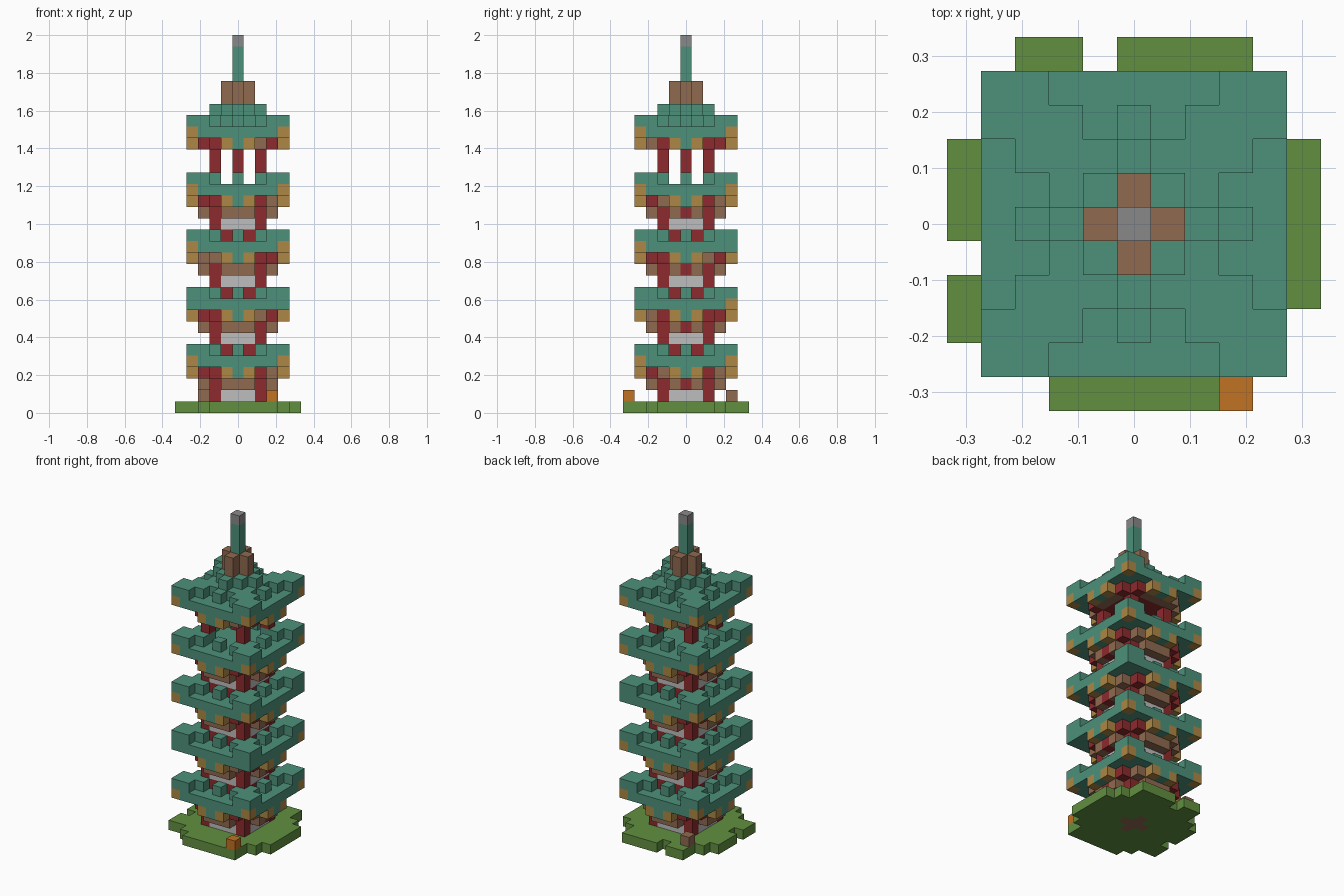
import bpy
import bmesh
import math
from mathutils import Vector

cube = bpy.data.objects.get("Cube")
if cube:
    bpy.data.objects.remove(cube, do_unlink=True)

V = 2 / 33  # edge of one block

COLOURS = {
    "teal_tile": (0.075, 0.283, 0.195),
    "grass": (0.120, 0.275, 0.051),
    "brown_wood": (0.279, 0.144, 0.080),
    "red_lacquer": (0.270, 0.023, 0.026),
    "gold_wood": (0.423, 0.242, 0.058),
    "plaster": (0.510, 0.510, 0.510),
    "grey_metal": (0.250, 0.250, 0.250),
    "orange_lamp": (0.533, 0.168, 0.016),
}
TEAL, GRASS, BROWN, RED, GOLD, PLASTER, GREY, ORANGE = range(8)

materials = []
for title, rgb in COLOURS.items():
    m = bpy.data.materials.new(title)
    m.use_nodes = True
    m.diffuse_color = (*rgb, 1)
    bsdf = m.node_tree.nodes["Principled BSDF"]
    bsdf.inputs["Base Color"].default_value = (*rgb, 1)
    bsdf.inputs["Roughness"].default_value = 0.9
    materials.append(m)

parts = {}   # part name -> {cell: colour}
owner = {}   # cell -> part name


def put(part, x, y, z, colour):
    """Place one block, replacing whatever was there."""
    cell = (x, y, z)
    if cell in owner:
        del parts[owner[cell]][cell]
    owner[cell] = part
    parts.setdefault(part, {})[cell] = colour


def fill(part, xs, ys, zs, colour, keep=lambda x, y: True):
    for x in xs:
        for y in ys:
            for z in zs:
                if keep(x, y):
                    put(part, x, y, z, colour)


def span(n):
    return range(-n, n + 1)


def four_sides(t, out):
    """The same spot on the front, back, left and right sides."""
    return ((t, -out), (t, out), (out, t), (-out, t))


def build(part, cells):
    """Make the outer faces of a part and merge the flat ones."""
    bm = bmesh.new()
    verts = {}
    for cell, colour in cells.items():
        for axis in range(3):
            for sign in (-1, 1):
                near = list(cell)
                near[axis] += sign
                if tuple(near) in owner:
                    continue
                u, w = (axis + 1) % 3, (axis + 2) % 3
                ring = []
                for a, b in ((-1, -1), (1, -1), (1, 1), (-1, 1))[::sign]:
                    p = [2 * c for c in cell]
                    p[axis] += sign
                    p[u] += a
                    p[w] += b
                    key = tuple(p)
                    if key not in verts:
                        verts[key] = bm.verts.new(
                            Vector((key[0], key[1], key[2] + 1)) * V / 2)
                    ring.append(verts[key])
                bm.faces.new(ring).material_index = colour
    bmesh.ops.dissolve_limit(bm, angle_limit=math.radians(1), verts=bm.verts[:],
                             edges=bm.edges[:], delimit={'MATERIAL'})
    mesh = bpy.data.meshes.new(part)
    bm.to_mesh(mesh)
    bm.free()
    for m in materials:
        mesh.materials.append(m)
    bpy.context.collection.objects.link(bpy.data.objects.new(part, mesh))


# Grassy ground with a ragged edge and a wooden foundation
fill("ground", span(4), span(4), [0], GRASS, lambda x, y: abs(x) + abs(y) < 8)
for x in (-3, -2, 0, 1, 2, 3):
    put("ground", x, 5, 0, GRASS)
    if x != -3:
        put("ground", x, -5, 0, GRASS)
put("ground", -1, -5, 0, GRASS)
for y in (-3, -2, 0, 1, 2):
    put("ground", -5, y, 0, GRASS)
for y in span(2):
    put("ground", 5, y, 0, GRASS)
fill("foundation", span(1), span(1), [0], BROWN, lambda x, y: x * y == 0)
put("lamp", 3, -5, 1, ORANGE)
put("stump", -3, 4, 1, BROWN)

for storey in range(5):
    z = storey * 5
    top = storey == 4
    tag = f"_{storey + 1}"

    # Walls, beams and stepped brackets; the top storey is open
    if top:
        fill("centre_post", [0], [0], [z + 1, z + 2], RED)
    else:
        fill("wall" + tag, span(2), span(2), [z + 1], PLASTER)
        fill("beam" + tag, span(2), span(2), [z + 2], BROWN)
        for t in span(1):
            for x, y in four_sides(t, 3):
                put("bracket" + tag, x, y, z + 2, RED if (x, y) == (3, 0) else BROWN)

    # Upper brackets and rafter ends
    fill("rafters" + tag, span(2), span(2), [z + 3], RED)
    for t in span(2):
        for i, (x, y) in enumerate(four_sides(t, 3)):
            mixed = BROWN if (storey + i + t) % 3 == 0 else RED
            put("rafters" + tag, x, y, z + 3, mixed if abs(t) == 2 else BROWN)
    for t in span(1):
        for x, y in four_sides(t, 4):
            put("rafters" + tag, x, y, z + 3, (GOLD, TEAL, GOLD if x else BROWN)[t + 1])

    # Corner posts
    for x in (-2, 2):
        for y in (-2, 2):
            fill("posts" + tag, [x], [y], [z + 1, z + 2], RED)

    # Roof slab with gold corner blocks
    roof = "roof" + tag
    fill(roof, span(4), span(4), [z + 4], TEAL)
    for x in (-4, 4):
        for y in (-4, 4):
            teal_corner = (storey == 1 and y < 0) or (storey == 2 and x > 0 and y > 0)
            put(roof, x, y, z + 4, TEAL if teal_corner else GOLD)

    # Raised roof corners and a ridge block on every side
    fill(roof, span(4), span(4), [z + 5], TEAL,
         lambda x, y: min(abs(x), abs(y)) > 1 and {abs(x), abs(y)} != {2, 4})
    for x, y in four_sides(0, 3):
        put(roof, x, y, z + 5, TEAL)

    # Red sill under the next storey
    if storey < 3:
        fill("sill" + tag, span(2), span(2), [z + 5], RED,
             lambda x, y: min(abs(x), abs(y)) < 2)

# Stepped roof crown, wooden collar and spire
fill("crown", span(2), span(2), [25], TEAL)
fill("crown", span(1), span(1), [26], TEAL)
for x, y in four_sides(0, 2):
    put("crown", x, y, 26, TEAL)
fill("collar", span(1), span(1), [27, 28], BROWN, lambda x, y: x * y == 0)
fill("spire", [0], [0], range(29, 32), TEAL)
put("spire_tip", 0, 0, 32, GREY)

for part, cells in parts.items():
    if cells:
        build(part, cells)
